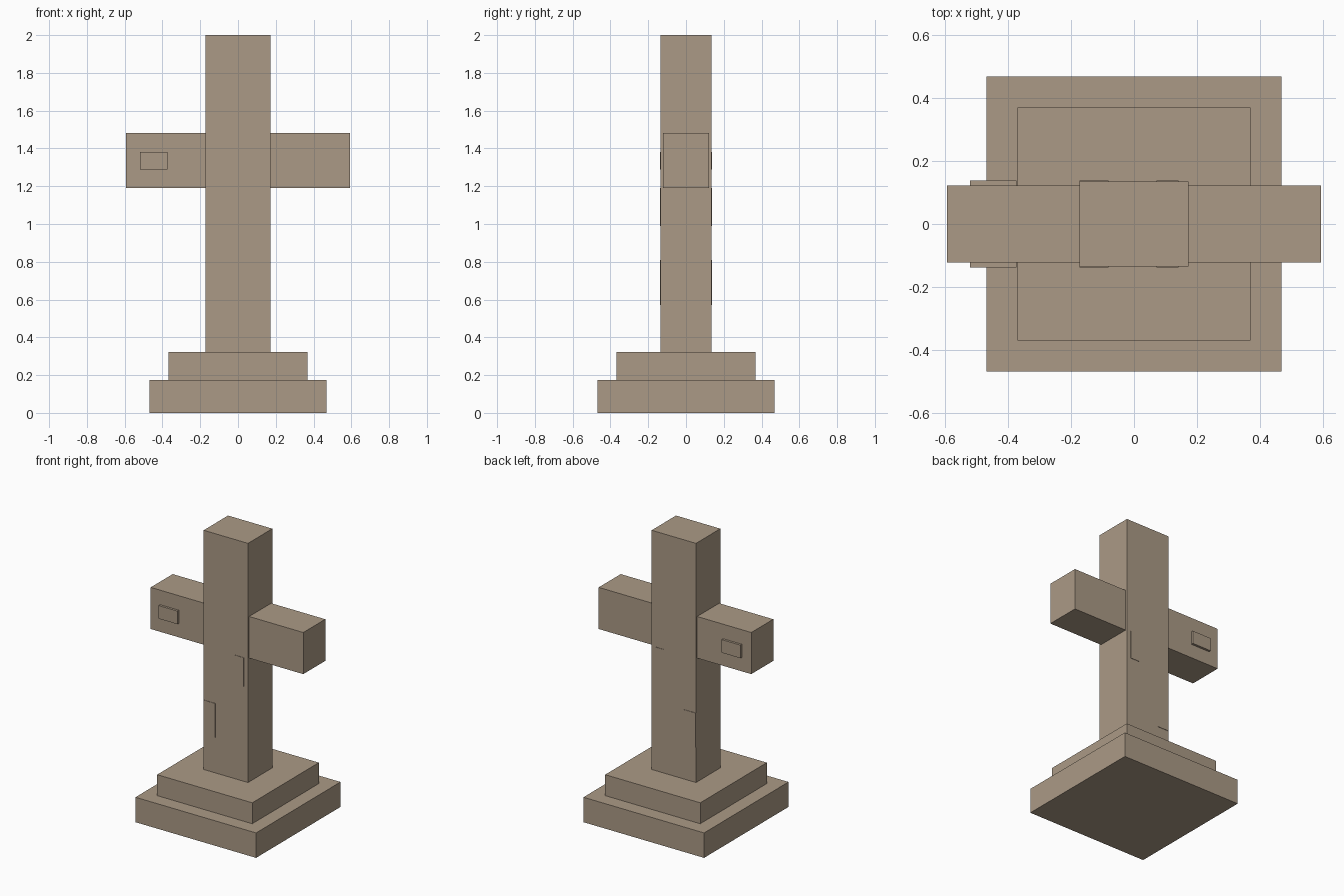
import bpy

cube = bpy.data.objects.get("Cube")
if cube:
    bpy.data.objects.remove(cube, do_unlink=True)

stone = bpy.data.materials.new("warm_stone")
stone.use_nodes = True
colour = (0.407, 0.323, 0.238, 1)
stone.diffuse_color = colour
bsdf = stone.node_tree.nodes["Principled BSDF"]
bsdf.inputs["Base Color"].default_value = colour
bsdf.inputs["Roughness"].default_value = 0.9


def block(name, x, y, z):
    """Box from (low, high) extents along each axis."""
    spans = (x, y, z)
    bpy.ops.mesh.primitive_cube_add(size=1, location=[(a + b) / 2 for a, b in spans])
    obj = bpy.context.object
    obj.name = obj.data.name = name
    obj.scale = [b - a for a, b in spans]
    bpy.ops.object.transform_apply(location=False, rotation=False, scale=True)
    obj.data.materials.append(stone)
    return obj


def centred(half):
    return (-half, half)


# Stepped base
block("base_step_lower", centred(0.468), centred(0.468), (0, 0.175))
block("base_step_upper", centred(0.369), centred(0.369), (0.175, 0.322))

# Upright and crossbar
block("upright", centred(0.172), centred(0.135), (0.322, 2))
block("crossbar", centred(0.592), centred(0.122), (1.19, 1.482))

# Raised worn patches, repeated on the front and back faces
patches = {
    "arm_patch": ((-0.52, -0.373), (1.288, 1.38), 0.118),
    "lower_patch": ((-0.172, -0.081), (0.57, 0.81), 0.13),
    "upper_patch": ((0.071, 0.141), (0.99, 1.19), 0.13),
}
for name, (x, z, inner) in patches.items():
    block("front_" + name, x, (-0.138, -inner), z)
    block("back_" + name, x, (inner, 0.138), z)
